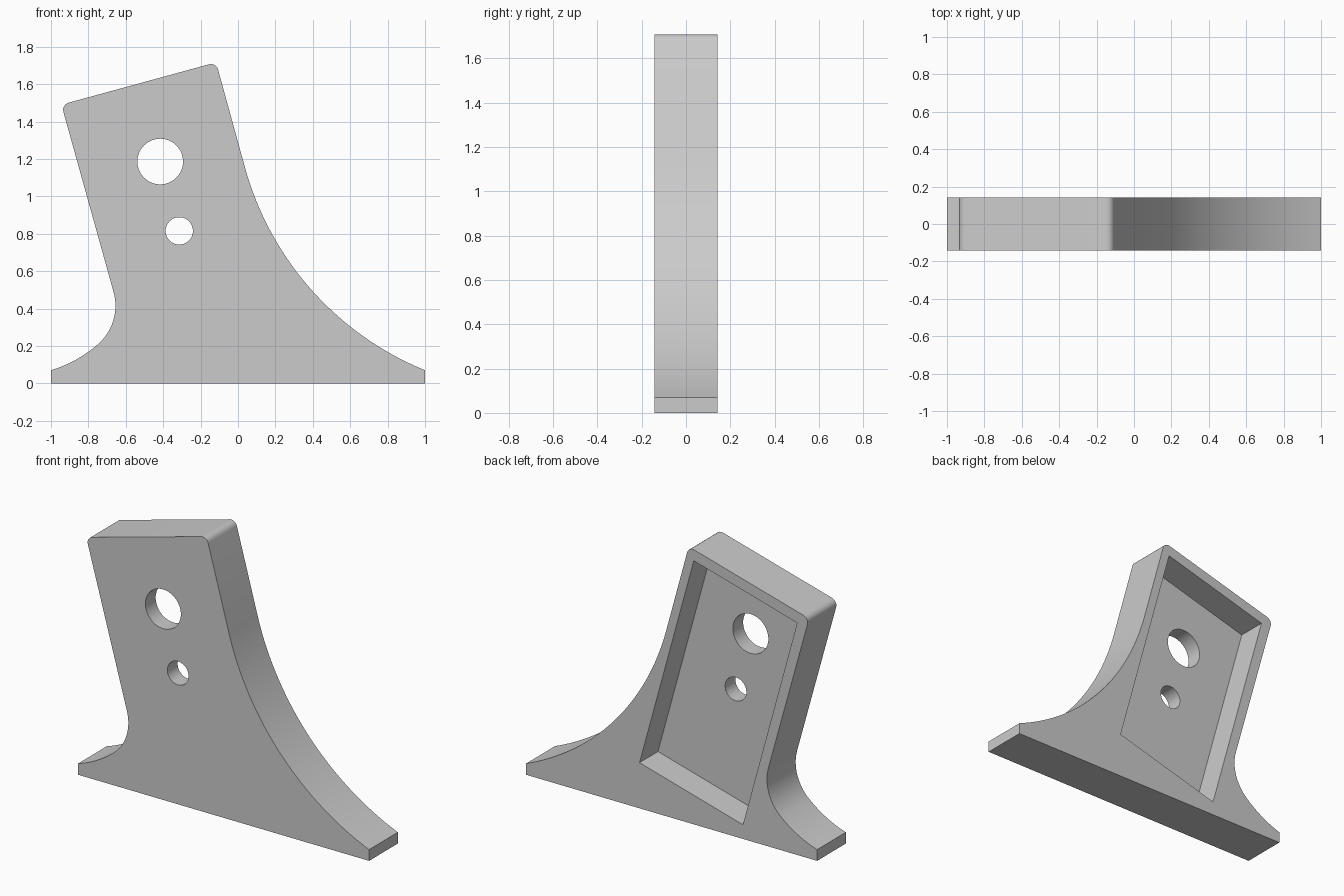
import bpy, bmesh, math
from mathutils import Vector

if "Cube" in bpy.data.objects:
    bpy.data.objects.remove(bpy.data.objects["Cube"], do_unlink=True)

HALF = 0.141                      # half thickness
FLOOR = -0.04                     # depth of the rear recess
LEAN = math.radians(15.4)
UP = Vector((-math.sin(LEAN), math.cos(LEAN)))
SIDE = Vector((math.cos(LEAN), math.sin(LEAN)))


def arc(start, heading, end, steps):
    """Points after start on the arc leaving along heading and ending at end, plus end heading."""
    chord = end - start
    turn = math.atan2(heading.x * chord.y - heading.y * chord.x, heading.dot(chord))
    pts, step = [], turn / steps
    unit = chord.length / math.sin(turn) * math.sin(step)
    p = start.copy()
    for i in range(steps):
        a = math.atan2(heading.y, heading.x) + step * (2 * i + 1)
        p = p + Vector((math.cos(a), math.sin(a))) * unit
        pts.append(p)
    a = math.atan2(heading.y, heading.x) + 2 * turn
    return pts, Vector((math.cos(a), math.sin(a)))


def circle(center, radius, steps):
    return [center + radius * Vector((math.cos(t), math.sin(t)))
            for t in (math.tau * i / steps for i in range(steps))]


def prism(name, points, y0, y1):
    """Extrude an x-z outline from y0 to y1."""
    bm = bmesh.new()
    face = bm.faces.new([bm.verts.new((p.x, y0, p.y)) for p in points])
    ext = bmesh.ops.extrude_face_region(bm, geom=[face])["geom"]
    bmesh.ops.translate(bm, vec=(0, y1 - y0, 0),
                        verts=[v for v in ext if isinstance(v, bmesh.types.BMVert)])
    bmesh.ops.recalc_face_normals(bm, faces=bm.faces)
    mesh = bpy.data.meshes.new(name)
    bm.to_mesh(mesh)
    bm.free()
    obj = bpy.data.objects.new(name, mesh)
    bpy.context.collection.objects.link(obj)
    return obj


# Outline: flat foot, long sweep, leaning head with rounded corners, short flare
sweep_top, toe = Vector((0.037, 1.155)), Vector((1, 0.07))
sweep, _ = arc(sweep_top, -UP, toe, 40)
outline = [Vector((-1, 0)), Vector((1, 0))] + sweep[::-1] + [sweep_top]

R = 0.04
for center, first in ((Vector((-0.145, 1.667)), SIDE), (Vector((-0.895, 1.462)), UP)):
    start, heading = center + R * first, Vector((-first.y, first.x))
    corner, _ = arc(start, heading, center + R * heading, 8)
    outline += [start] + corner

neck, knee, heel = Vector((-0.665, 0.487)), Vector((-0.749, 0.209)), Vector((-1, 0.07))
bend, heading = arc(neck, -UP, knee, 16)
flare, _ = arc(knee, heading, heel, 10)
outline += [neck] + bend + flare

bracket = prism("bracket", outline, -HALF, HALF)

# Cutters: rear recess and two through holes
low = Vector((-0.49, 0.088))
w, h = 0.737, 1.404
recess = [low, low + SIDE * w, low + SIDE * w + UP * h, low + UP * h]
cutters = [
    prism("recess_cutter", recess, FLOOR, HALF + 0.2),
    prism("large_hole_cutter", circle(Vector((-0.416, 1.186)), 0.122, 64), -0.5, 0.5),
    prism("small_hole_cutter", circle(Vector((-0.314, 0.815)), 0.073, 48), -0.5, 0.5),
]
for cutter in cutters:
    cutter.hide_render = True
    mod = bracket.modifiers.new(cutter.name, "BOOLEAN")
    mod.operation, mod.solver, mod.object = "DIFFERENCE", "EXACT", cutter

bpy.ops.object.select_all(action="DESELECT")
bpy.context.view_layer.objects.active = bracket
bracket.select_set(True)
for cutter in cutters:
    bpy.ops.object.modifier_apply(modifier=cutter.name)
    bpy.data.objects.remove(cutter, do_unlink=True)

# Single grey finish
grey = bpy.data.materials.new("plain_grey")
grey.use_nodes = True
colour = (0.6, 0.6, 0.6, 1)
grey.diffuse_color = colour
grey.node_tree.nodes["Principled BSDF"].inputs["Base Color"].default_value = colour
bracket.data.materials.clear()
bracket.data.materials.append(grey)

bpy.ops.object.shade_smooth_by_angle(angle=math.radians(30))
